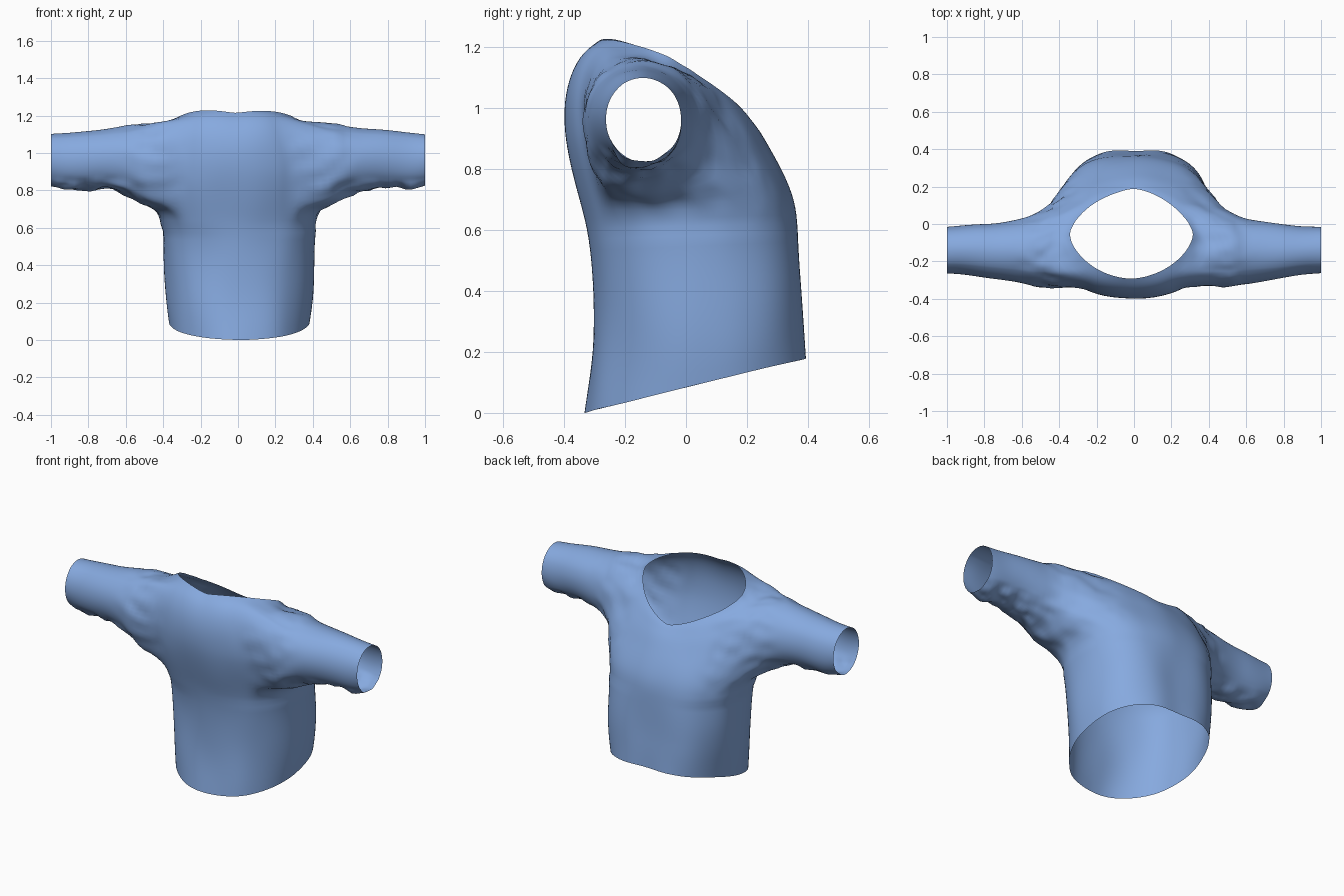
import bpy, bmesh, math
from mathutils import Vector, noise

if "Cube" in bpy.data.objects:
    bpy.data.objects.remove(bpy.data.objects["Cube"])

STEPS = 18  # torso columns from centre front to centre back

# torso rows: front z, back z, front y, back y, half width, side lift,
# front roundness, back roundness (below 1 is boxy, above 1 is pointed)
ROWS = [
    (0.00, 0.18, -0.335, 0.385, 0.375, 0.00, 1.00, 0.76),
    (0.20, 0.32, -0.310, 0.378, 0.397, 0.00, 0.95, 0.76),
    (0.40, 0.46, -0.300, 0.372, 0.406, 0.00, 0.90, 0.76),
    (0.58, 0.60, -0.318, 0.365, 0.408, 0.00, 0.88, 0.78),
    (0.70, 0.70, -0.350, 0.358, 0.430, 0.00, 0.88, 0.80),
    (0.82, 0.79, -0.378, 0.318, 0.450, 0.00, 0.88, 0.84),
    (0.92, 0.86, -0.398, 0.278, 0.440, 0.01, 0.88, 0.88),
    (1.02, 0.92, -0.402, 0.245, 0.420, 0.02, 0.90, 0.92),
    (1.11, 0.955, -0.385, 0.217, 0.400, 0.04, 0.94, 1.00),
    (1.18, 0.975, -0.345, 0.200, 0.375, 0.06, 1.02, 1.10),
    (1.215, 0.985, -0.295, 0.188, 0.330, 0.065, 1.15, 1.25),
]
# sleeve rings: x, bottom z, top z, front y, back y
SLEEVE = [
    (0.50, 0.710, 1.165, -0.350, 0.070),
    (0.58, 0.770, 1.150, -0.328, 0.032),
    (0.70, 0.810, 1.130, -0.305, 0.010),
    (0.82, 0.808, 1.120, -0.288, 0.000),
    (0.93, 0.803, 1.112, -0.272, -0.008),
    (1.00, 0.830, 1.105, -0.266, -0.014),
]
R0, R1, C0, C1 = 4, 9, 4, 13  # armhole limits in rows and columns


def rounded(v, e):
    return math.copysign(abs(v) ** e, v)


bm = bmesh.new()

# torso half, open at the hem, armhole and neck
grid = []
for r, (zf, zb, yf, yb, w, lift, ef, eb) in enumerate(ROWS):
    ring = []
    for i in range(STEPS + 1):
        a = math.pi * (i / STEPS - 0.5)
        e = ef if a < 0 else eb
        c = rounded(math.cos(a), e) if 0 < i < STEPS else 0.0
        s = rounded(math.sin(a), e)
        f = (s + 1) / 2
        # two soft folds beside the centre of the back
        fold = 0.0
        if s > 0 and r < 4:
            fold = 0.022 * (1 - r / 4) * s * math.sin(math.pi * min(1, c * 1.1)) 
        ring.append(bm.verts.new((w * c, yf + (yb - yf) * f + fold,
                                  zf + (zb - zf) * f + lift * c)))
    grid.append(ring)
for r in range(len(ROWS) - 1):
    for c in range(STEPS):
        if R0 <= r < R1 and C0 <= c < C1:
            continue
        bm.faces.new((grid[r][c], grid[r][c + 1], grid[r + 1][c + 1], grid[r + 1][c]))

# sleeve grown from the armhole edge
loop = [grid[R0][c] for c in range(C0, C1)]
loop += [grid[r][C1] for r in range(R0, R1)]
loop += [grid[R1][c] for c in range(C1, C0, -1)]
loop += [grid[r][C0] for r in range(R1, R0, -1)]
mid = sum((v.co for v in loop), Vector()) / len(loop)
angles = [math.atan2((v.co.z - mid.z) / 0.23, (v.co.y - mid.y) / 0.24) for v in loop]
prev = loop
for x, z0, z1, y0, y1 in SLEEVE:
    ring = [bm.verts.new((x, (y0 + y1) / 2 + (y1 - y0) / 2 * math.cos(a),
                          (z0 + z1) / 2 + (z1 - z0) / 2 * math.sin(a))) for a in angles]
    for i in range(len(loop)):
        j = (i + 1) % len(loop)
        bm.faces.new((prev[i], prev[j], ring[j], ring[i]))
    prev = ring

mesh = bpy.data.meshes.new("shirt")
bm.to_mesh(mesh)
bm.free()
shirt = bpy.data.objects.new("shirt", mesh)
bpy.context.collection.objects.link(shirt)
bpy.context.view_layer.objects.active = shirt
shirt.select_set(True)

# mirror the half and smooth the cloth
mirror = shirt.modifiers.new("mirror", 'MIRROR')
mirror.use_clip = True
subsurf = shirt.modifiers.new("smooth", 'SUBSURF')
subsurf.levels = subsurf.render_levels = 2
for name in ("mirror", "smooth"):
    bpy.ops.object.modifier_apply(modifier=name)

# soft wrinkles, stronger under the sleeves and round the shoulders
mesh = shirt.data
normals = [v.normal.copy() for v in mesh.vertices]
for v, n in zip(mesh.vertices, normals):
    p = v.co.copy()
    amount = 0.008 * noise.noise(Vector((p.x * 5, p.y * 5, p.z * 3)))
    shoulder = max(0.0, 1 - abs(abs(p.x) - 0.45) / 0.2) * max(0.0, min(1.0, (p.z - 0.6) * 4))
    under = max(0.0, min(1.0, (abs(p.x) - 0.5) * 6)) * max(0.0, min(1.0, (0.88 - p.z) * 12))
    amount += (0.016 * shoulder + 0.030 * under) * noise.noise(p * 14)
    v.co += n * amount
    # the body sits slightly to the right, the neck slightly to the left
    body = max(0.0, min(1.0, (0.5 - abs(p.x)) * 10))
    v.co.x += body * (0.008 if p.z < 0.6 else -0.015 * max(0.0, min(1.0, (p.z - 0.9) * 5)))
    v.co.x = max(-1.0, min(1.0, v.co.x))
    v.co.z = max(0.0, v.co.z)

# cloth colour
cloth = bpy.data.materials.new("blue cloth")
cloth.diffuse_color = (0.24, 0.40, 0.74, 1)
cloth.use_nodes = True
cloth.node_tree.nodes["Principled BSDF"].inputs["Base Color"].default_value = cloth.diffuse_color
mesh.materials.append(cloth)
bpy.ops.object.shade_smooth_by_angle(angle=math.radians(40))
